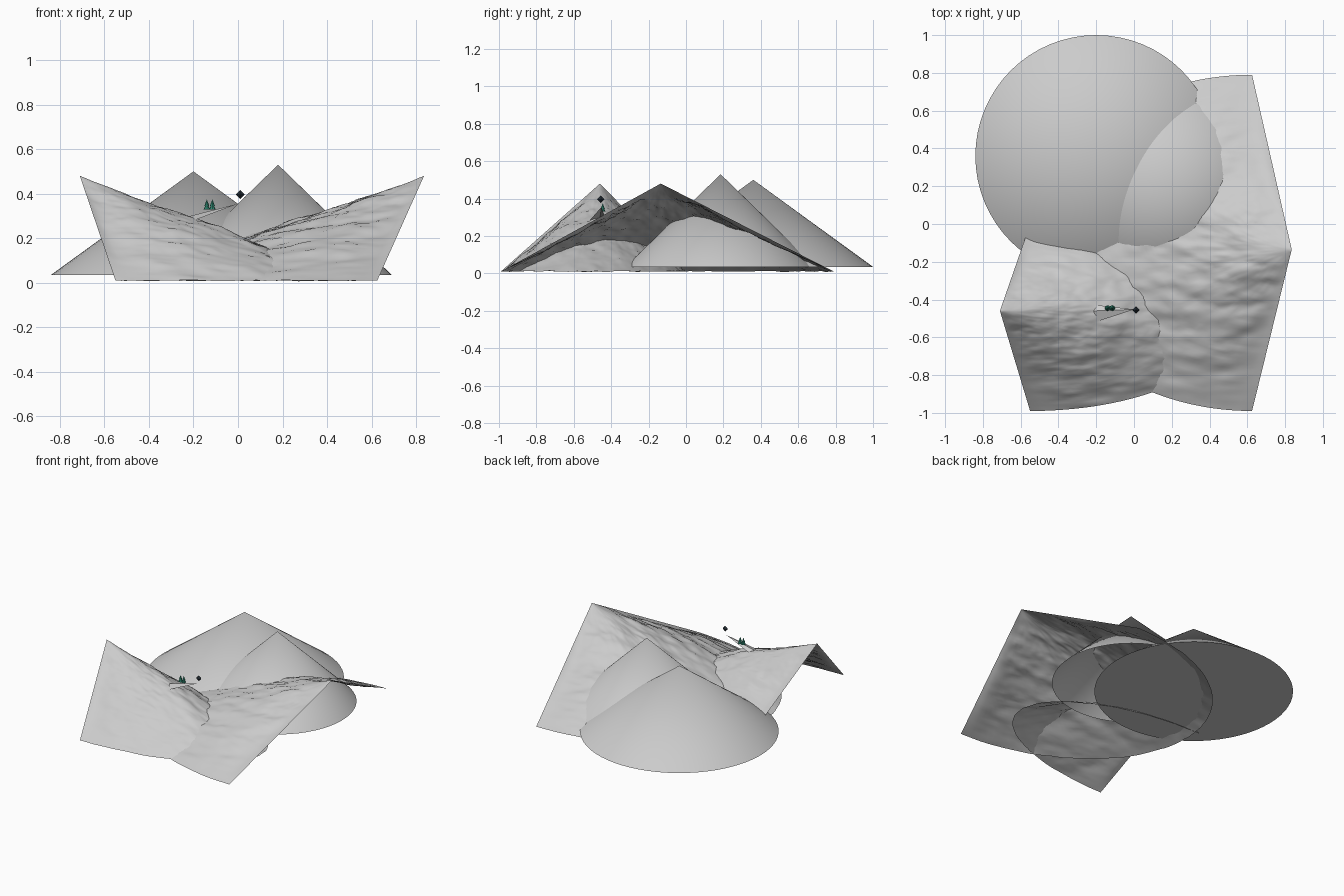
import bpy, bmesh, math
from mathutils import Vector, noise

if "Cube" in bpy.data.objects:
    bpy.data.objects.remove(bpy.data.objects["Cube"])


def finish(bm, name, color=None, smooth=True):
    me = bpy.data.meshes.new(name)
    bm.to_mesh(me)
    bm.free()
    ob = bpy.data.objects.new(name, me)
    bpy.context.collection.objects.link(ob)
    if color:
        mat = bpy.data.materials.new(name)
        mat.diffuse_color = color
        mat.use_nodes = True
        mat.node_tree.nodes["Principled BSDF"].inputs["Base Color"].default_value = mat.diffuse_color
        me.materials.append(mat)
    if smooth:
        bpy.context.view_layer.objects.active = ob
        ob.select_set(True)
        bpy.ops.object.shade_smooth_by_angle(angle=math.radians(40))
        ob.select_set(False)
    return ob


def cone(bm, x, y, z0, z1, r, sides=64, cap=True):
    before = set(bm.verts)
    bmesh.ops.create_cone(bm, cap_ends=cap, segments=sides, radius1=r, radius2=0, depth=z1 - z0)
    new = [v for v in bm.verts if v not in before]
    bmesh.ops.translate(bm, verts=new, vec=(x, y, (z0 + z1) / 2))


def slope(name, apex, center, a, b, side, rough, na=90, nr=60):
    """Open half-cone sheet running from an overhanging apex to a half-ellipse base."""
    bm = bmesh.new()
    apex, center = Vector(apex), Vector(center)
    top = bm.verts.new(apex)
    rows = []
    for i in range(na + 1):
        ang = math.pi * i / na
        base = center + Vector((side * a * math.sin(ang), -b * math.cos(ang), 0))
        row = []
        for j in range(1, nr + 1):
            t = j / nr
            p = apex.lerp(base, t)
            edge = min(1, math.sin(ang) * 4)
            fade = min(1, t * 5) * edge
            n = noise.fractal(Vector((p.x * 4, p.y * 10, p.z * 10 + side)), 0.8, 2.0, 4)
            u = t * a * math.sin(ang) / 0.07      # shallow dip just inside the cut edge
            dip = 0.02 * u * math.exp(1 - u) * math.sin(math.pi * t)
            p.z = max(0.0, p.z + rough * n * fade * (1 - 0.6 * t ** 6) - dip)
            row.append(bm.verts.new(p))
        rows.append(row)
    for r0, r1 in zip(rows, rows[1:]):
        bm.faces.new((top, r0[0], r1[0]))
        for j in range(nr - 1):
            bm.faces.new((r0[j], r0[j + 1], r1[j + 1], r1[j]))
    bmesh.ops.recalc_face_normals(bm, faces=bm.faces)
    if sum(f.normal.z for f in bm.faces) < 0:
        bmesh.ops.reverse_faces(bm, faces=bm.faces)
    return finish(bm, name)


# background peaks
bm = bmesh.new()
cone(bm, -0.20, 0.36, 0.035, 0.50, 0.64)
finish(bm, "rear_peak")
bm = bmesh.new()
cone(bm, 0.18, 0.185, 0.035, 0.53, 0.51, cap=False)
finish(bm, "middle_peak")

# rough foreground slopes
slope("right_slope", (0.835, -0.135, 0.48), (0.625, -0.10, 0.01), 1.15, 0.89, -1, 0.014)
slope("left_slope", (-0.71, -0.46, 0.48), (-0.55, -0.495, 0.01), 1.08, 0.495, 1, 0.014)

# small rock ledge
bm = bmesh.new()
tip, back, front, rear = [bm.verts.new(c) for c in (
    (0, -0.452, 0.355), (-0.215, -0.46, 0.30), (-0.19, -0.515, 0.283), (-0.19, -0.43, 0.29))]
bm.faces.new((tip, back, front))
bm.faces.new((tip, rear, back))
finish(bm, "ledge", smooth=False)

# pair of pine trees
bm = bmesh.new()
for x in (-0.14, -0.115):
    cone(bm, x, -0.445, 0.33, 0.358, 0.015, 8)
    cone(bm, x, -0.445, 0.345, 0.375, 0.011, 8)
finish(bm, "pine_trees", (0.03, 0.25, 0.17, 1), smooth=False)

# hovering crystal
bm = bmesh.new()
for top in (0.416, 0.376):
    cone(bm, 0.01, -0.455, 0.396, top, 0.02, 4, cap=False)
bmesh.ops.remove_doubles(bm, verts=bm.verts, dist=0.001)
bmesh.ops.recalc_face_normals(bm, faces=bm.faces)
finish(bm, "crystal", (0.02, 0.03, 0.04, 1), smooth=False)
